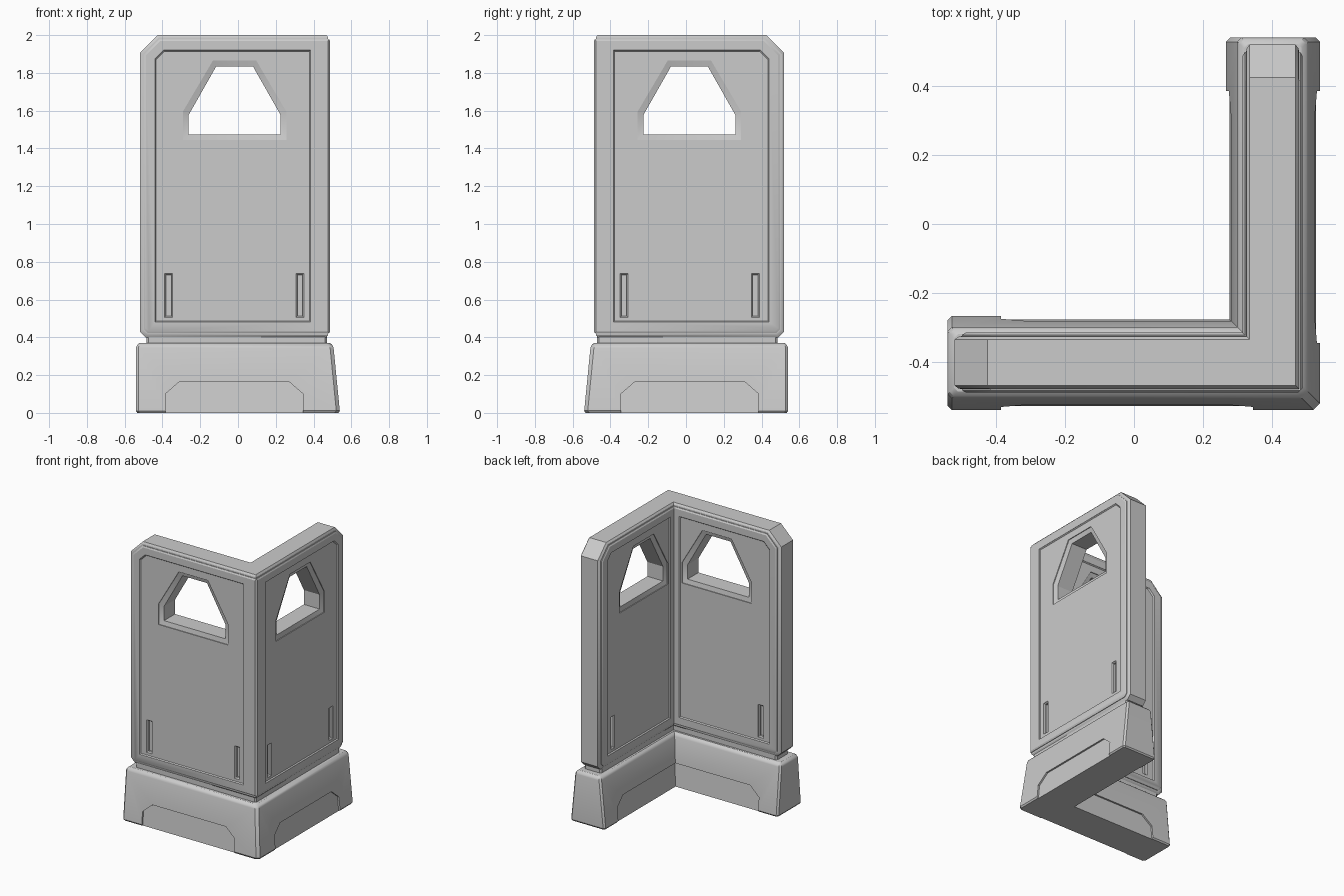
import bpy, bmesh
from mathutils import Matrix

if "Cube" in bpy.data.objects:
    bpy.data.objects.remove(bpy.data.objects["Cube"])

# reflection across the diagonal of the L: wing A (along x) <-> wing B (along y)
DIAGONAL = Matrix(((0, -1, 0, 0), (-1, 0, 0, 0), (0, 0, 1, 0), (0, 0, 0, 1)))
FAR = 0.8            # wing A overshoots here before being mitred
MID = -0.4015        # centre plane of wing A


def loft(bm, rings):
    """Closed solid through a list of equal-length point rings."""
    rows = [[bm.verts.new(p) for p in r] for r in rings]
    n = len(rows[0])
    for a, b in zip(rows, rows[1:]):
        for i in range(n):
            j = (i + 1) % n
            bm.faces.new((a[i], a[j], b[j], b[i]))
    bm.faces.new(rows[0])
    bm.faces.new(rows[-1])


def wall_ring(poly, y):
    return [(x, y, z) for x, z in poly]


def build(name, solids, corner=0, limit=0.97):
    """Make wing A solids, mitre at the corner, mirror into wing B."""
    bm = bmesh.new()
    for s in solids:
        loft(bm, s)
    bmesh.ops.bisect_plane(bm, geom=bm.verts[:] + bm.edges[:] + bm.faces[:], dist=1e-6,
                           plane_co=(0, 0, 0), plane_no=(1, 1, 0), clear_outer=True)
    dup = bmesh.ops.duplicate(bm, geom=bm.verts[:] + bm.edges[:] + bm.faces[:])['geom']
    verts = [g for g in dup if isinstance(g, bmesh.types.BMVert)]
    bmesh.ops.transform(bm, matrix=DIAGONAL, verts=verts)
    bmesh.ops.reverse_faces(bm, faces=[g for g in dup if isinstance(g, bmesh.types.BMFace)])
    bmesh.ops.remove_doubles(bm, verts=bm.verts[:], dist=1e-5)
    bmesh.ops.recalc_face_normals(bm, faces=bm.faces[:])
    if corner:
        edges = [e for e in bm.edges
                 if all(abs(v.co.x + v.co.y) < 1e-4 and v.co.x - v.co.y > limit for v in e.verts)]
        bmesh.ops.bevel(bm, geom=edges, offset=corner, segments=1, profile=0.5, affect='EDGES')
    me = bpy.data.meshes.new(name)
    bm.to_mesh(me)
    bm.free()
    ob = bpy.data.objects.new(name, me)
    bpy.context.collection.objects.link(ob)
    return ob


def select(ob):
    bpy.ops.object.select_all(action='DESELECT')
    ob.select_set(True)
    bpy.context.view_layer.objects.active = ob


def cut(ob, cutter):
    m = ob.modifiers.new("cut", 'BOOLEAN')
    m.operation, m.solver, m.object = 'DIFFERENCE', 'EXACT', cutter
    select(ob)
    bpy.ops.object.modifier_apply(modifier=m.name)
    bpy.data.objects.remove(cutter)


def finish(ob):
    select(ob)
    bpy.ops.object.shade_smooth_by_angle(angle=0.5)


def slab(i):
    """Wall outline inset by i, with clipped outer end corners."""
    c, b = 0.095 - 0.586 * i, 0.03 - 0.4 * i
    x, t, z = -0.52 + i, 2 - i, 0.40 + i
    return [(FAR, z), (x + b, z), (x, z + b), (x, t - c), (x + c, t), (FAR, t)]


def field(x1, i=0):
    """Outline of the sunken field on a wall face."""
    return [(-0.44 + i, 0.48 + i), (x1 - i, 0.48 + i), (x1 - i, 1.92 - i),
            (-0.395 + i, 1.92 - i), (-0.44 + i, 1.875 - i)]


def rect(cx, w, z0, z1, i=0):
    return [(cx - w + i, z0 + i), (cx + w - i, z0 + i), (cx + w - i, z1 - i), (cx - w + i, z1 - i)]


def window(w, zb, zs, tw, zt):
    c = -0.018
    return [(c - w, zb), (c + w, zb), (c + w, zs), (c + tw, zt), (c - tw, zt), (c - w, zs)]


# wall panels: stepped rim around a thicker body
steps = [(0.0865, 0.032), (0.0805, 0.022), (0.0765, 0.022), (0.0755, 0.012), (0.0665, 0)]
rings = [wall_ring(slab(i), MID - d) for d, i in steps]
rings += [wall_ring(slab(i), MID + d) for d, i in reversed(steps)]
walls = build("wall_panels", [rings], 0.012)

# sunken fields on outer and inner faces
fields = [[wall_ring(field(x1), MID + s * 0.12), wall_ring(field(x1), MID + s * 0.086),
           wall_ring(field(x1, 0.006), MID + s * 0.0785)] for s, x1 in ((-1, 0.385), (1, 0.275))]
cut(walls, build("field_cutter", fields))

# through windows with a framed lip, and narrow slots near the bottom
outer = window(0.274, 1.445, 1.595, 0.115, 1.865)
inner = window(0.243, 1.475, 1.578, 0.097, 1.835)
lips = [(outer, -0.13), (outer, -0.073), (inner, -0.062), (inner, 0.062), (outer, 0.073), (outer, 0.13)]
details = [[wall_ring(p, MID + d) for p, d in lips]]
for s, cx in ((-1, -0.367), (-1, 0.328), (1, -0.367)):
    details.append([wall_ring(rect(cx, 0.021, 0.505, 0.738, i), MID + s * d)
                    for i, d in ((0, 0.12), (0, 0.077), (0.007, 0.07), (0.007, 0.055))])
cut(walls, build("window_cutter", details))
finish(walls)


def foot_ring(x, ya, yb, z, c=0.012):
    return [(FAR, ya, z), (x + c, ya, z), (x, ya + c, z), (x, yb - c, z), (x + c, yb, z), (FAR, yb, z)]


# recessed neck between base and walls
finish(build("neck", [[foot_ring(-0.485, -0.47, -0.333, z) for z in (0.35, 0.42)]], 0.01, 0.9))

# tapered base
base = build("base", [[foot_ring(-0.533, -0.532, -0.273, 0), foot_ring(-0.54, -0.539, -0.266, 0.01),
                       foot_ring(-0.54, -0.506, -0.299, 0.345), foot_ring(-0.534, -0.499, -0.306, 0.36),
                       foot_ring(-0.522, -0.486, -0.319, 0.37)]], 0.018, 0.96)

# shallow arches between the feet, following the slope of the base


def arch(x1, x2):
    return [(-0.385, -0.1), (x2, -0.1), (x2, 0.10), (x1, 0.165), (-0.31, 0.165), (-0.385, 0.10)]


front, back = arch(0.27, 0.345), arch(0.7, FAR)
arches = [[wall_ring(front, -0.7), [(x, -0.528 + 0.1 * z, z) for x, z in front]],
          [[(x, -0.277 - 0.1 * z, z) for x, z in back], wall_ring(back, -0.2)]]
cut(base, build("arch_cutter", arches))
finish(base)
